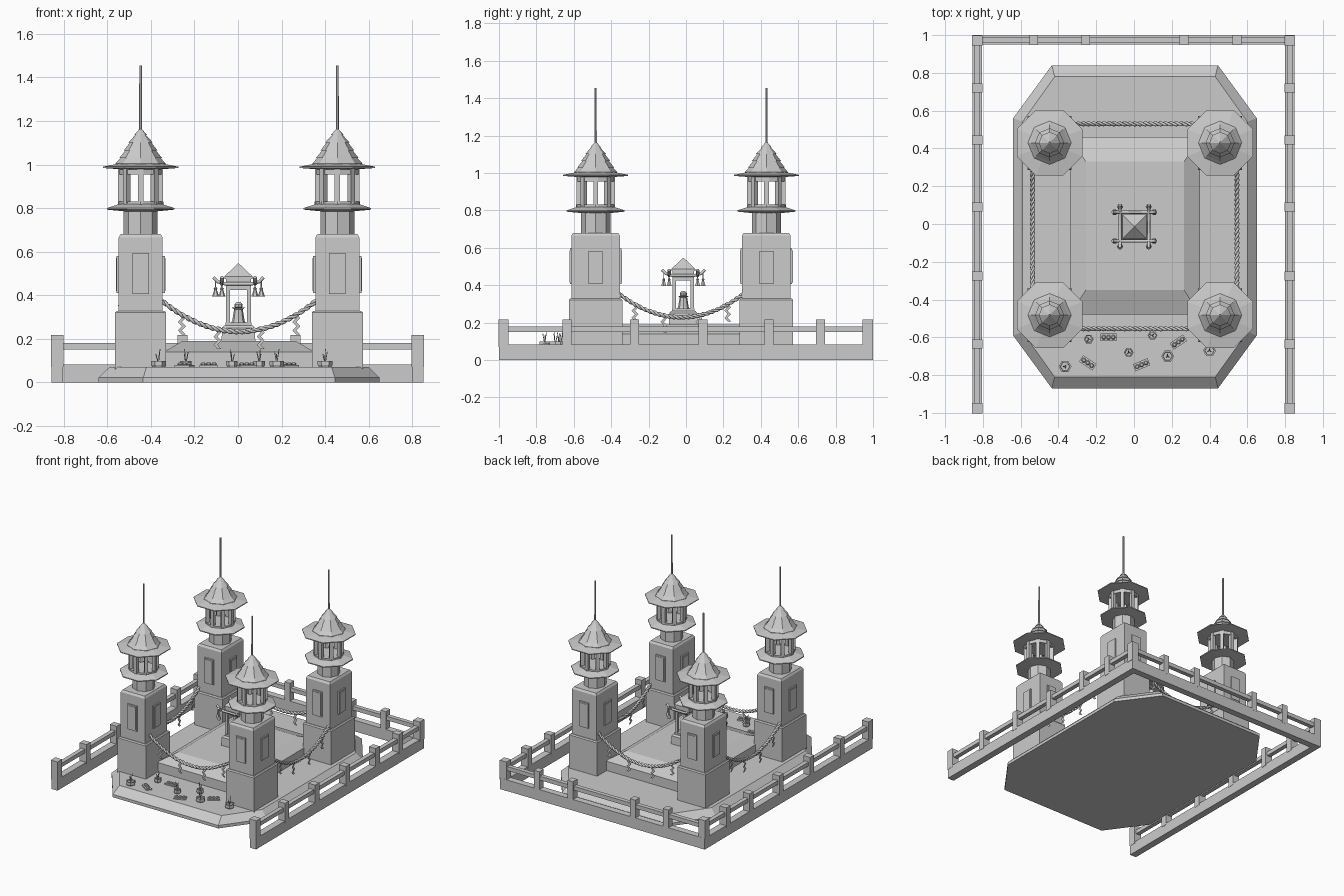
import bpy, bmesh, math
from mathutils import Vector, Matrix

if "Cube" in bpy.data.objects:
    bpy.data.objects.remove(bpy.data.objects["Cube"])

CX, CY = 0.005, -0.015


def mesh_obj(name, verts, faces):
    me = bpy.data.meshes.new(name)
    me.from_pydata(verts, [], faces)
    bm = bmesh.new()
    bm.from_mesh(me)
    bmesh.ops.recalc_face_normals(bm, faces=bm.faces)
    bm.to_mesh(me)
    bm.free()
    ob = bpy.data.objects.new(name, me)
    bpy.context.collection.objects.link(ob)
    return ob


def stack(name, outlines):
    """Closed solid through outlines of equal length: [(z, [(x, y)...])]"""
    n = len(outlines[0][1])
    v = [(x, y, z) for z, o in outlines for x, y in o]
    f = [tuple(range(n)), tuple(range(len(v) - n, len(v)))]
    for k in range(len(outlines) - 1):
        for i in range(n):
            j = (i + 1) % n
            f.append((k*n + i, k*n + j, k*n + n + j, k*n + n + i))
    return mesh_obj(name, v, f)


def rect(x, y, hx, hy):
    return [(x-hx, y-hy), (x+hx, y-hy), (x+hx, y+hy), (x-hx, y+hy)]


def blocks(name, x, y, levels):
    return stack(name, [(z, rect(x, y, hx, hy)) for z, hx, hy in levels])


def box(name, x, y, hx, hy, z0, z1):
    return blocks(name, x, y, [(z0, hx, hy), (z1, hx, hy)])


def rings(name, x, y, levels, n=8, turn=0.0):
    def ring(r):
        return [(x + r*math.cos(turn + 2*math.pi*i/n), y + r*math.sin(turn + 2*math.pi*i/n)) for i in range(n)]
    return stack(name, [(z, ring(r)) for z, r in levels])


def tube(name, pts, r, res=1):
    cu = bpy.data.curves.new(name, 'CURVE')
    cu.dimensions = '3D'
    cu.bevel_depth = r
    cu.bevel_resolution = res
    cu.use_fill_caps = True
    sp = cu.splines.new('POLY')
    sp.points.add(len(pts) - 1)
    for p, q in zip(sp.points, pts):
        p.co = (*q, 1)
    ob = bpy.data.objects.new(name, cu)
    bpy.context.collection.objects.link(ob)
    return ob


# Chamfered ground platform
def plat(d, e):
    a, b = 0.645 - d, 0.855 - e
    q = [(0.44 - d*0.3, b), (a, 0.575 - e*0.3)]
    pts = [q[0], q[1], (q[1][0], -q[1][1]), (q[0][0], -b)]
    pts += [(-x, -y) for x, y in pts]
    return [(CX + x, CY + y) for x, y in pts]


stack("platform", [(0, plat(0, 0)), (0.022, plat(0, 0)), (0.07, plat(0.05, 0.06))])

# Inner stepped plinth
blocks("plinth", CX, -0.01, [(0.07, 0.345, 0.47), (0.14, 0.345, 0.47), (0.19, 0.26, 0.34)])

# Four corner towers
F = math.pi / 8
for tx in (-0.447, 0.456):
    for ty in (-0.483, 0.43):
        blocks("tower_foot", tx, ty, [(0.06, 0.117, 0.143), (0.32, 0.117, 0.143), (0.328, 0.11, 0.136)])
        blocks("tower_shaft", tx, ty, [(0.32, 0.101, 0.13), (0.665, 0.101, 0.13), (0.68, 0.092, 0.12)])
        for s in (-1, 1):
            # framed wall panels
            box("panel_y", tx, ty + s*0.13, 0.038, 0.008, 0.405, 0.595)
            box("panel_inlay_y", tx, ty + s*0.135, 0.03, 0.006, 0.415, 0.585)
            box("panel_x", tx + s*0.103, ty, 0.008, 0.04, 0.41, 0.58)
            box("panel_inlay_x", tx + s*0.108, ty, 0.006, 0.032, 0.42, 0.57)
        rings("tower_neck", tx, ty, [(0.67, 0.078), (0.80, 0.078)])
        rings("lower_eave", tx, ty, [(0.785, 0.08), (0.793, 0.168), (0.80, 0.168), (0.818, 0.108)], turn=F)
        rings("lantern_floor", tx, ty, [(0.805, 0.104), (0.83, 0.104)])
        for i in range(8):
            a = i*math.pi/4
            rings("lantern_post", tx + 0.09*math.cos(a), ty + 0.09*math.sin(a),
                  [(0.82, 0.018), (0.985, 0.018)], n=4, turn=a + math.pi/4)
        rings("lantern_lintel", tx, ty, [(0.955, 0.102), (0.99, 0.102)])
        rings("upper_eave", tx, ty, [(0.978, 0.10), (0.984, 0.188), (0.99, 0.188), (1.004, 0.11)], turn=F)
        rings("tiered_roof", tx, ty, [(0.995, 0.115), (1.005, 0.115), (1.03, 0.092), (1.03, 0.098),
              (1.065, 0.07), (1.065, 0.077), (1.10, 0.05), (1.10, 0.057), (1.135, 0.025),
              (1.135, 0.03), (1.165, 0.004)])
        rings("spire", tx, ty, [(1.14, 0.007), (1.455, 0.006)], n=6)


# Twisted ropes with folded paper streamers
def rope(a, b, top, low):
    a, b = Vector(a), Vector(b)
    d = (b - a).normalized()
    side = Vector((-d.y, d.x))

    def height(t):
        return low + (top - low)*(2*t - 1)**2
    for ph in (0, math.pi):
        pts = []
        for i in range(121):
            t = i/120
            w = ph + t*math.pi*26
            p = a.lerp(b, t) + side*0.006*math.cos(w)
            pts.append((p.x, p.y, height(t) + 0.006*math.sin(w)))
        tube("rope_strand", pts, 0.0075)
    for t in (0.13, 0.36, 0.64, 0.87):
        p, z = a.lerp(b, t), height(t) + 0.004
        v, f = [], []
        for k in range(6):
            off = 0.009 if k % 2 else -0.009
            for e in (-0.009, 0.009):
                q = p + d*(off + e)
                v.append((q.x, q.y, z - k*0.019))
            if k:
                f.append((2*k-2, 2*k-1, 2*k+1, 2*k))
        m = mesh_obj("paper_streamer", v, f).modifiers.new("thick", 'SOLIDIFY')
        m.thickness = 0.003
        m.offset = 0


for y in (-0.555, 0.53):
    rope((-0.35, y), (0.36, y), 0.375, 0.233)
for x in (-0.537, 0.545):
    rope((x, -0.36), (x, 0.31), 0.355, 0.228)

# Small shrine in the middle
sx, sy = 0.002, -0.014
blocks("shrine_base", sx, sy, [(0.18, 0.078, 0.078), (0.25, 0.075, 0.075), (0.262, 0.065, 0.065)])
box("shrine_floor", sx, sy, 0.06, 0.06, 0.255, 0.275)
for i in (-1, 1):
    for j in (-1, 1):
        box("shrine_post", sx + i*0.048, sy + j*0.048, 0.009, 0.009, 0.27, 0.44)
box("shrine_lintel", sx, sy, 0.058, 0.058, 0.425, 0.485)
blocks("shrine_roof", sx, sy, [(0.475, 0.064, 0.064), (0.487, 0.064, 0.064), (0.545, 0.003, 0.003)])
rings("orb_stand", sx, sy, [(0.27, 0.035), (0.285, 0.028), (0.335, 0.02), (0.343, 0.03)])
rings("orb", sx, sy, [(0.338, 0.01), (0.347, 0.019), (0.358, 0.019), (0.369, 0.008)])
for ang in (0, math.pi/2):
    rot = Matrix.Rotation(ang, 3, 'Z')
    for s in (-1, 1):
        pts = [rot @ Vector((x, s*0.076, z)) + Vector((sx, sy, 0))
               for x, z in ((-0.115, 0.482), (-0.095, 0.462), (-0.06, 0.452), (0.06, 0.452), (0.095, 0.462), (0.115, 0.482))]
        tube("shrine_beam", pts, 0.009)
        for e in (-1, 1):
            c = rot @ Vector((e*0.105, s*0.076, 0)) + Vector((sx, sy, 0))
            rings("tassel", c.x, c.y, [(0.395, 0.016), (0.425, 0.006), (0.43, 0.009), (0.438, 0.003), (0.47, 0.003)], n=6)

# Fence on three sides
for fx in (-0.83, 0.825):
    box("fence_wall", fx, 0, 0.026, 1.0, 0, 0.083)
    box("fence_rail", fx, 0, 0.016, 0.99, 0.15, 0.18)
    for y in (-0.975, -0.635, -0.275, 0.09, 0.445, 0.72, 0.972):
        box("fence_post", fx, y, 0.028, 0.024 if abs(y) < 0.9 else 0.027, 0.07, 0.217)
box("back_wall", 0, 0.974, 0.83, 0.025, 0, 0.083)
box("back_rail", 0, 0.974, 0.83, 0.016, 0.15, 0.18)
for x in (-0.53, -0.255, 0.265, 0.545):
    box("back_post", x, 0.974, 0.023, 0.026, 0.07, 0.217)

# Offerings: hexagonal burners with sticks
for x, y in ((-0.365, -0.755), (-0.24, -0.61), (-0.028, -0.68), (0.098, -0.59), (0.178, -0.7), (0.4, -0.67)):
    r = 0.034 if x in (-0.365, 0.178, 0.4) else 0.026
    rings("burner", x, y, [(0.068, r*0.8), (0.08, r), (0.098, r), (0.098, r*0.75), (0.088, r*0.7)], n=6)
    for k in range(3):
        a = k*2.1 + x*9
        tube("incense_stick", [(x, y, 0.085), (x + 0.012*math.cos(a), y + 0.012*math.sin(a), 0.13 + 0.012*k)], 0.0022, 0)

# Offerings: small trays with dumplings
for x, y, a in ((-0.135, -0.6, 0), (-0.245, -0.735, -0.6), (0.04, -0.745, 0.4), (0.235, -0.625, 0.6)):
    tray = box("tray", 0, 0, 0.042, 0.02, 0.068, 0.079)
    tray.location = (x, y, 0)
    tray.rotation_euler.z = a
    for k in (-1, 0, 1):
        rings("dumpling", x + k*0.025*math.cos(a), y + k*0.025*math.sin(a),
              [(0.077, 0.009), (0.084, 0.013), (0.091, 0.008)], n=6)
